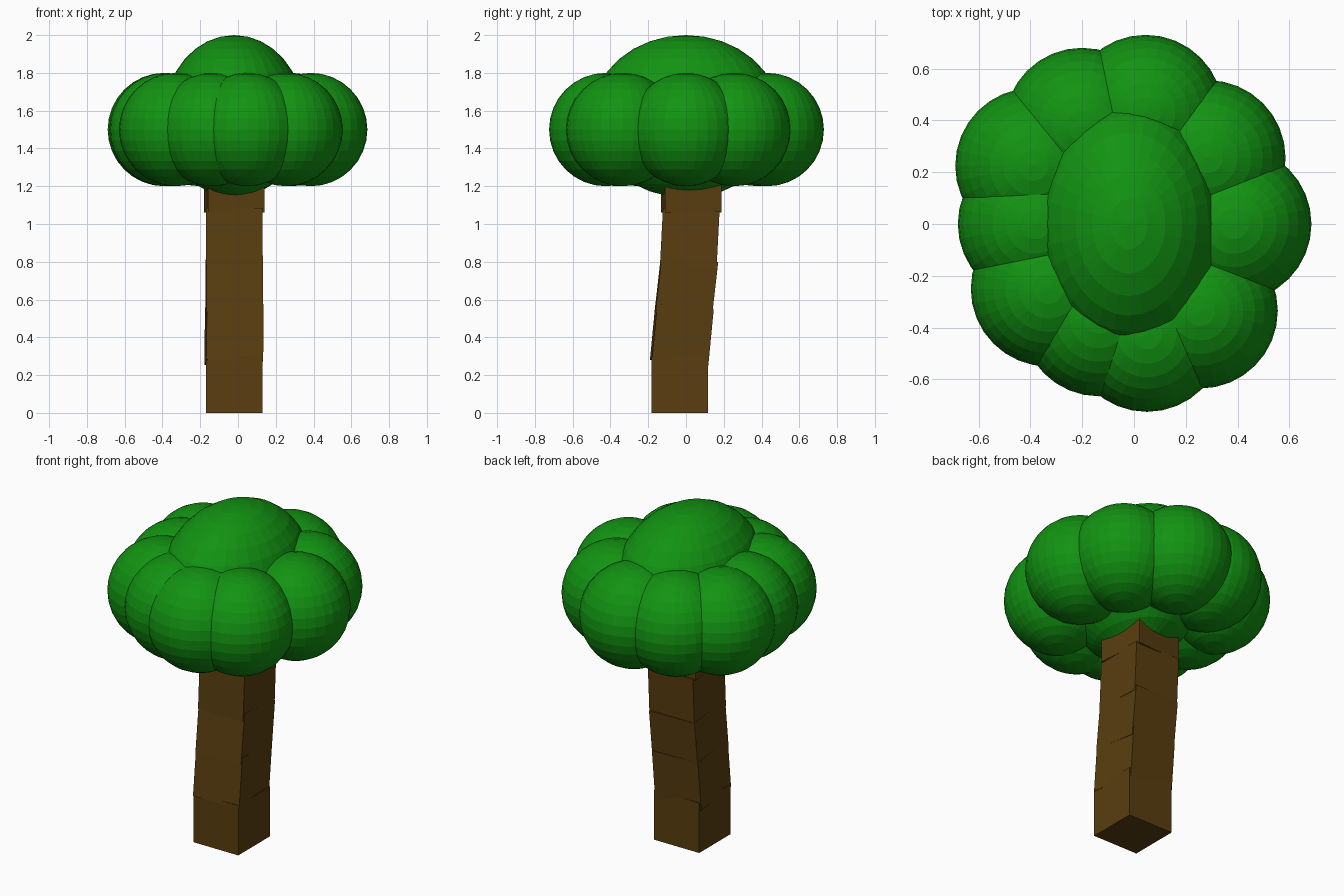
import bpy
from math import radians

if "Cube" in bpy.data.objects:
    bpy.data.objects.remove(bpy.data.objects["Cube"])


def material(name, rgb):
    m = bpy.data.materials.new(name)
    m.diffuse_color = (*rgb, 1)
    m.use_nodes = True
    m.node_tree.nodes["Principled BSDF"].inputs["Base Color"].default_value = m.diffuse_color
    return m


bark = material("bark_brown", (0.10, 0.048, 0.005))
leaf = material("leaf_green", (0.006, 0.29, 0.006))


def finish(name, mat):
    ob = bpy.context.object
    ob.name = name
    ob.data.materials.append(mat)


# Trunk: stacked, slightly tilted cubes (centre, rotation in degrees)
trunk = [
    ((-0.02, -0.033, 0.15), (0, 0, 0)),
    ((-0.021, -0.022, 0.415), (-5.5, 0.5, 2)),
    ((-0.02, 0.002, 0.667), (-6.5, 0, 1)),
    ((-0.02, 0.02, 0.927), (-3, 0, 0)),
    ((-0.02, 0.029, 1.21), (0, 0, 4)),
]
for i, (loc, rot) in enumerate(trunk):
    bpy.ops.mesh.primitive_cube_add(size=0.3, location=loc,
                                    rotation=[radians(a) for a in rot])
    finish(f"trunk_block_{i + 1}", bark)


def leaf_ball(name, loc, radii):
    bpy.ops.mesh.primitive_uv_sphere_add(segments=32, ring_count=16, radius=1,
                                         location=loc, scale=radii)
    finish(name, leaf)


# Crown: tall oval centre with a ring of equal balls
leaf_ball("crown_centre", (-0.02, 0.0, 1.57), (0.37, 0.5, 0.43))
ring = [(0.385, 0.0), (0.285, 0.255), (0.045, 0.43), (-0.2, 0.38),
        (-0.39, 0.225), (-0.38, 0.0), (-0.33, -0.25), (-0.135, -0.365),
        (0.05, -0.425), (0.255, -0.335)]
for i, (x, y) in enumerate(ring):
    leaf_ball(f"crown_ball_{i + 1}", (x, y, 1.5), (0.3, 0.3, 0.3))
